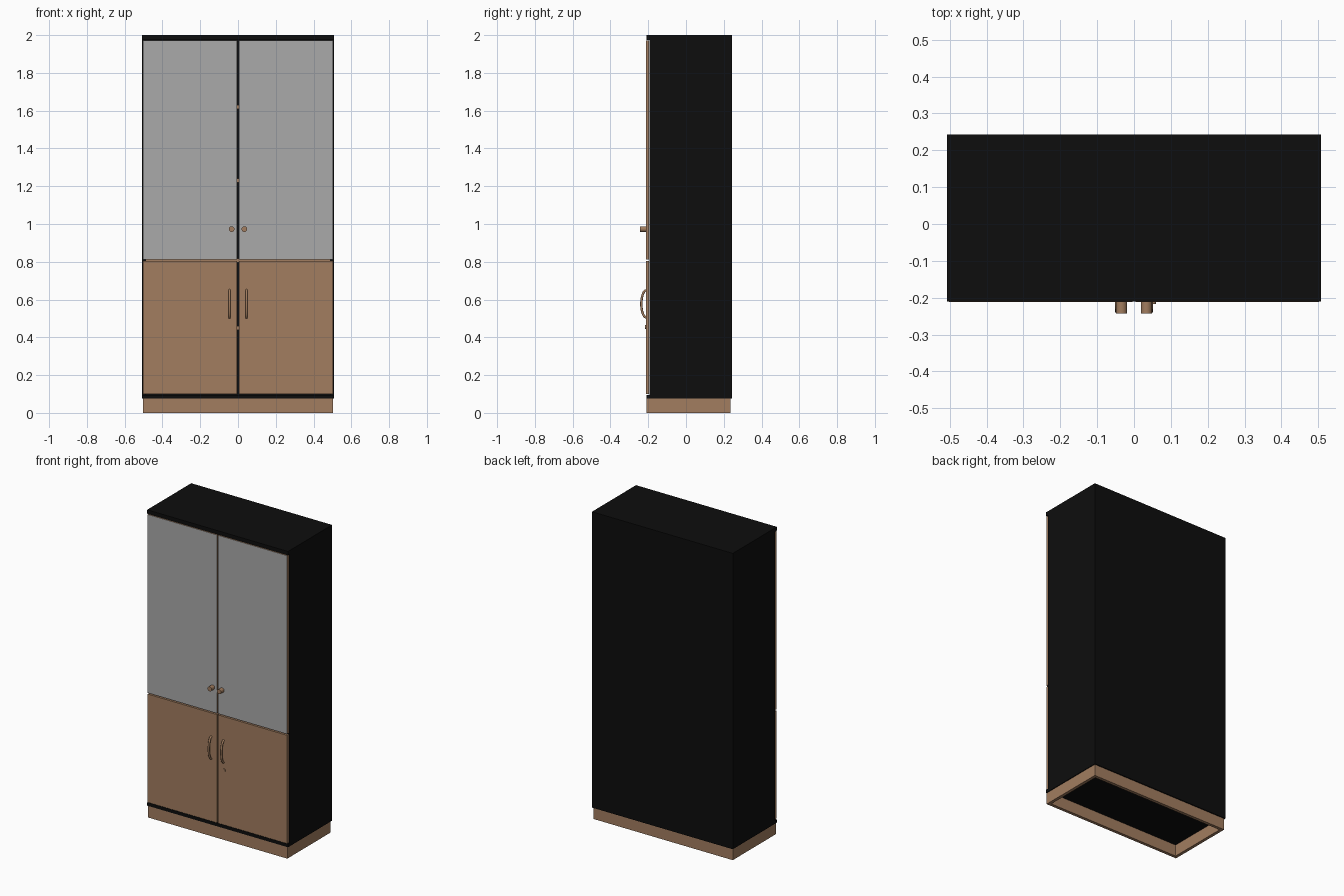
import bpy, math
from mathutils import Vector

if "Cube" in bpy.data.objects:
    bpy.data.objects.remove(bpy.data.objects["Cube"])


def mat(name, c):
    m = bpy.data.materials.new(name)
    m.diffuse_color = (*c, 1)
    m.use_nodes = True
    m.node_tree.nodes["Principled BSDF"].inputs["Base Color"].default_value = m.diffuse_color
    return m


BLACK = mat("black_laminate", (0.004, 0.004, 0.004))
BROWN = mat("brown_wood", (0.36, 0.205, 0.115))
GREY = mat("grey_panel", (0.40, 0.40, 0.40))


def box(name, x, y, z, *mats):
    """Box from (min, max) ranges; a second material goes on front and back."""
    me = bpy.data.meshes.new(name)
    v = [(a, b, c) for a in x for b in y for c in z]
    f = [(0, 1, 3, 2), (4, 6, 7, 5), (0, 4, 5, 1), (2, 3, 7, 6), (0, 2, 6, 4), (1, 5, 7, 3)]
    me.from_pydata(v, [], f)
    for m in mats:
        me.materials.append(m)
    if len(mats) > 1:
        for p in me.polygons:
            p.material_index = int(abs(p.normal.y) > 0.9)
    ob = bpy.data.objects.new(name, me)
    bpy.context.collection.objects.link(ob)
    return ob


def cylinder(name, x, z, r, y0, y1):
    bpy.ops.mesh.primitive_cylinder_add(vertices=24, radius=r, depth=y1 - y0,
                                        location=(x, (y0 + y1) / 2, z),
                                        rotation=(math.pi / 2, 0, 0))
    ob = bpy.context.object
    ob.name = name
    ob.data.materials.append(BROWN)
    bpy.ops.object.shade_smooth_by_angle()


W, F, B = 0.507, -0.21, 0.243      # half width, front, back
T = 0.02                           # board thickness
DF, DB = -0.212, -0.195            # door front and back

# Hollow plinth frame
P, PB = 0.502, 0.236
box("plinth_front", (-P, P), (F, F + T), (0, 0.075), BROWN)
box("plinth_back", (-P, P), (PB - T, PB), (0, 0.075), BROWN)
for s, n in ((-1, "left"), (1, "right")):
    xs = sorted((s * P, s * (P - T)))
    box("plinth_" + n, xs, (F + T, PB - T), (0, 0.075), BROWN)

# Carcass
box("bottom_board", (-W, W), (F, B), (0.075, 0.096), BLACK)
box("top_board", (-W, W), (F, B), (1.975, 2.0), BLACK)
box("back_panel", (-W + T, W - T), (B - 0.012, B), (0.096, 1.975), BLACK)
for s, n in ((-1, "left"), (1, "right")):
    xs = sorted((s * W, s * (W - T)))
    box("side_" + n, xs, (-0.192, B), (0.096, 1.975), BLACK)

# Shelves
for i, z in enumerate((0.45, 0.807, 1.23, 1.62)):
    box("shelf_%d" % (i + 1), (-W + T, W - T), (-0.192, B - 0.012), (z - 0.01, z + 0.01), BROWN)

# Doors, knobs and bow handles
for s, n in ((-1, "left"), (1, "right")):
    xs = sorted((s * 0.004, s * 0.502))
    box("lower_door_" + n, xs, (DF, DB), (0.099, 0.803), BROWN)
    box("upper_door_" + n, xs, (DF, DB), (0.811, 1.972), BROWN, GREY)
    cylinder("knob_" + n, s * 0.034, 0.973, 0.015, -0.243, DF + 0.001)

    cu = bpy.data.curves.new("handle_" + n, 'CURVE')
    cu.dimensions = '3D'
    cu.bevel_depth = 0.0065
    cu.bevel_resolution = 3
    cu.use_fill_caps = True
    sp = cu.splines.new('POLY')
    N = 16
    sp.points.add(N)
    for i in range(N + 1):
        t = math.pi * i / N
        sp.points[i].co = (s * 0.045, DF + 0.002 - 0.0265 * math.sin(t),
                           0.577 - 0.072 * math.cos(t), 1)
    sp.use_smooth = True
    cu.materials.append(BROWN)
    ob = bpy.data.objects.new("handle_" + n, cu)
    bpy.context.collection.objects.link(ob)

# Lock on the right lower door
cylinder("lock", 0.05, 0.455, 0.01, -0.217, DF + 0.001)
